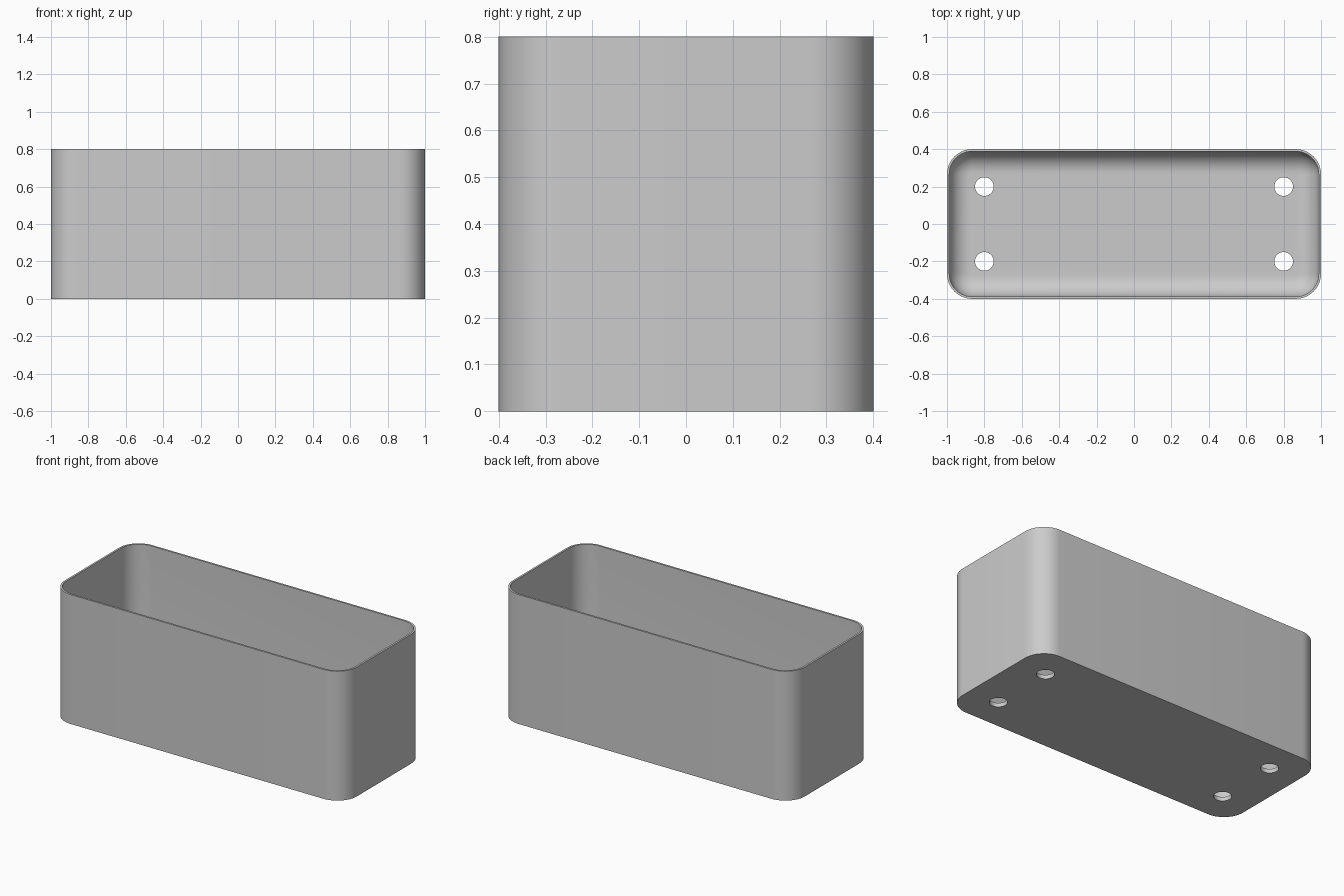
import bpy, bmesh, math

cube = bpy.data.objects.get("Cube")
if cube:
    bpy.data.objects.remove(cube, do_unlink=True)

HALF_X, HALF_Y, HEIGHT = 1.0, 0.4, 0.8
CORNER, WALL, FLOOR, FILLET = 0.135, 0.012, 0.025, 0.115
STEPS = 12

grey = bpy.data.materials.new("grey")
grey.use_nodes = True
colour = (0.6, 0.6, 0.6, 1)
grey.diffuse_color = colour
grey.node_tree.nodes["Principled BSDF"].inputs["Base Color"].default_value = colour


def ring(bm, inset, z):
    """Rounded rectangle, pulled in from the outline by inset."""
    r = CORNER - inset
    verts = []
    for q, (sx, sy) in enumerate([(1, 1), (-1, 1), (-1, -1), (1, -1)]):
        for i in range(STEPS + 1):
            a = (q + i / STEPS) * math.pi / 2
            verts.append(bm.verts.new((sx * (HALF_X - CORNER) + r * math.cos(a),
                                       sy * (HALF_Y - CORNER) + r * math.sin(a), z)))
    return verts


# Section from the outer base, over the rim and down the filleted inside
section = [(0, 0), (0, HEIGHT), (WALL, HEIGHT)]
for i in range(STEPS + 1):
    a = i / STEPS * math.pi / 2
    section.append((WALL + FILLET * (1 - math.cos(a)),
                    FLOOR + FILLET * (1 - math.sin(a))))

bm = bmesh.new()
rings = [ring(bm, inset, z) for inset, z in section]
for low, high in zip(rings, rings[1:]):
    for i in range(len(low)):
        j = (i + 1) % len(low)
        bm.faces.new((low[i], low[j], high[j], high[i]))
bm.faces.new(rings[0][::-1])
bm.faces.new(rings[-1])
bmesh.ops.recalc_face_normals(bm, faces=bm.faces)
mesh = bpy.data.meshes.new("planter_box")
bm.to_mesh(mesh)
bm.free()
mesh.materials.append(grey)
box = bpy.data.objects.new("planter_box", mesh)
bpy.context.collection.objects.link(box)

# Four drain holes through the floor
for x in (-0.8, 0.8):
    for y in (-0.2, 0.2):
        bpy.ops.mesh.primitive_cylinder_add(vertices=32, radius=0.05, depth=0.2,
                                            location=(x, y, 0))
        cutter = bpy.context.object
        cutter.name = "drain_hole_cutter"
        cutter.data.materials.append(grey)
        cut = box.modifiers.new("drain_hole", "BOOLEAN")
        cut.operation = "DIFFERENCE"
        cut.solver = "EXACT"
        cut.object = cutter
        bpy.ops.object.select_all(action="DESELECT")
        box.select_set(True)
        bpy.context.view_layer.objects.active = box
        bpy.ops.object.modifier_apply(modifier=cut.name)
        bpy.data.objects.remove(cutter, do_unlink=True)

bpy.ops.object.shade_smooth_by_angle(angle=math.radians(30))
